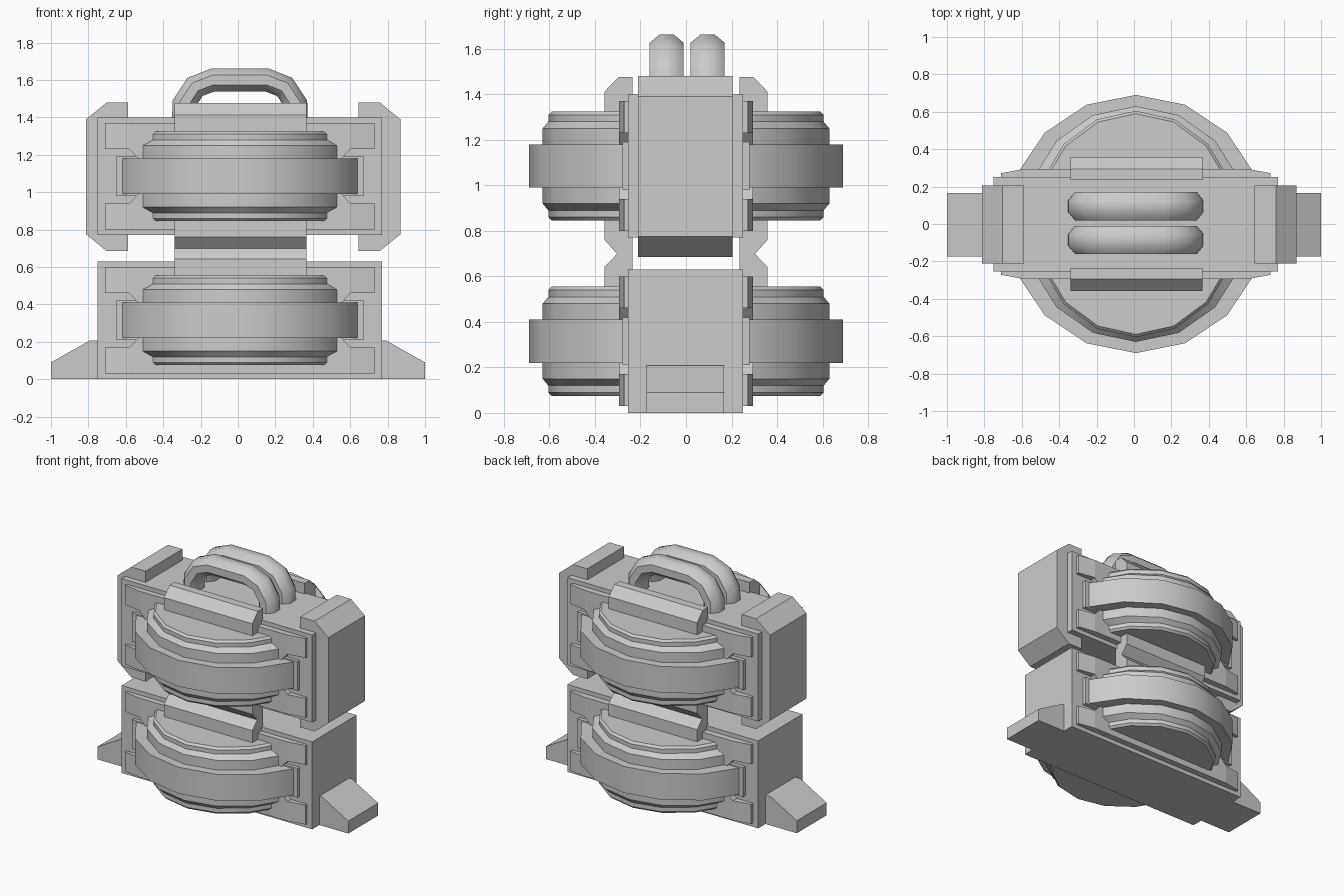
import bpy, bmesh, math

if "Cube" in bpy.data.objects:
    bpy.data.objects.remove(bpy.data.objects["Cube"])

CX = 0.01  # middle of the body


def finish(name, bm, smooth=False):
    bmesh.ops.recalc_face_normals(bm, faces=bm.faces[:])
    me = bpy.data.meshes.new(name)
    bm.to_mesh(me)
    bm.free()
    ob = bpy.data.objects.new(name, me)
    bpy.context.collection.objects.link(ob)
    if smooth:
        bpy.ops.object.select_all(action='DESELECT')
        ob.select_set(True)
        bpy.context.view_layer.objects.active = ob
        bpy.ops.object.shade_smooth_by_angle(angle=math.radians(32))
    return ob


def prism(name, pts, axis, lo, hi):
    """Extrude a 2D outline along an axis."""
    def place(a, b, t):
        return {'x': (t, a, b), 'y': (a, t, b), 'z': (a, b, t)}[axis]
    bm = bmesh.new()
    low = [bm.verts.new(place(a, b, lo)) for a, b in pts]
    high = [bm.verts.new(place(a, b, hi)) for a, b in pts]
    bm.faces.new(low)
    bm.faces.new(high)
    n = len(pts)
    for i in range(n):
        j = (i + 1) % n
        bm.faces.new((low[i], low[j], high[j], high[i]))
    return finish(name, bm)


def box(name, x0, x1, y0, y1, z0, z1):
    return prism(name, [(x0, y0), (x1, y0), (x1, y1), (x0, y1)], 'z', z0, z1)


def skin(name, rings, smooth=True):
    """Bridge successive closed rings and cap both ends."""
    bm = bmesh.new()
    vs = [[bm.verts.new(p) for p in r] for r in rings]
    for a, b in zip(vs, vs[1:]):
        for i in range(len(a)):
            j = (i + 1) % len(a)
            bm.faces.new((a[i], a[j], b[j], b[i]))
    bm.faces.new(vs[0])
    bm.faces.new(vs[-1])
    return finish(name, bm, smooth)


def drum(name, zc):
    # radius, height, sideways squash
    half = [(0.59, 0.24, 0.9), (0.605, 0.225, 0.9), (0.605, 0.195, 0.9),
            (0.63, 0.165, 0.95), (0.63, 0.095, 0.95), (0.69, 0.095, 1.0)]
    prof = half + [(r, -h, s) for r, h, s in reversed(half)]
    angles = [i * math.tau / 16 for i in range(16)]
    skin(name, [[(CX + r * s * math.cos(a), r * math.sin(a), zc + h) for a in angles]
                for r, h, s in prof])


def face_panel(name, zc, side):
    # waisted panel behind the drum, tapering corner plates and middle tabs
    q = [(0.59, 0.285), (0.59, 0.145), (0.54, 0.09)]
    right = q + [(x, -z) for x, z in reversed(q)]
    pts = right + [(-x, -z) for x, z in right]
    prism(name, [(CX + x, zc + z) for x, z in pts], 'y', side * 0.24, side * 0.295)
    for sx in (-1, 1):
        for sz in (-1, 1):
            plan = [(0.59, 0.24), (0.72, 0.24), (0.72, 0.272), (0.59, 0.295)]
            prism(name + "_corner", [(CX + sx * x, side * y) for x, y in plan], 'z',
                  zc + sz * 0.145, zc + sz * 0.285)
        box(name + "_tab", CX + sx * 0.5, CX + sx * 0.66,
            side * 0.24, side * 0.278, zc - 0.105, zc + 0.105)


# two stacked bodies with drums and panels
for level, z0 in (("lower", 0.0), ("upper", 0.77)):
    box(level + "_body", -0.75, 0.77, -0.255, 0.25, z0, z0 + 0.63)
    zc = z0 + 0.315
    drum(level + "_drum", zc)
    for side, word in ((-1, "front"), (1, "back")):
        face_panel(f"{level}_{word}_panel", zc, side)
        # chamfered strap passing over the drum
        top = z0 + 0.707
        strap = [(0.235, top), (0.295, top), (0.358, top - 0.065)]
        if level == "upper":
            strap += [(0.358, 0.76), (0.295, 0.69), (0.235, 0.69)]
        else:
            strap += [(0.358, 0.25), (0.235, 0.25)]
        prism(f"{level}_{word}_strap", [(side * y, z) for y, z in strap], 'x', -0.34, 0.365)

# chamfered end clamps on the upper body
for sx, word in ((-1, "left"), (1, "right")):
    outline = [(0.615, 1.48), (0.73, 1.48), (0.84, 1.39), (0.84, 0.775), (0.73, 0.685), (0.615, 0.685)]
    prism(word + "_clamp", [(0.028 + sx * x, z) for x, z in outline], 'y', -0.212, 0.205)

    # wedge feet
    wedge = [(0.70, 0), (1.0, 0), (1.0, 0.09), (0.79, 0.208), (0.70, 0.208)]
    prism(word + "_foot", [(sx * x, z) for x, z in wedge], 'y', -0.173, 0.167)

# pair of arched carry handles
path = [(-0.3, 1.38), (-0.3, 1.47), (-0.24, 1.563), (-0.145, 1.6)]
path += [(-x, z) for x, z in reversed(path)]
for yc, word in ((-0.085, "front"), (0.095, "back")):
    rings = []
    for i, (x, z) in enumerate(path):
        p, n = path[max(i - 1, 0)], path[min(i + 1, len(path) - 1)]
        d = math.hypot(n[0] - p[0], n[1] - p[1])
        nx, nz = -(n[1] - p[1]) / d, (n[0] - p[0]) / d
        ring = []
        for k in range(8):
            a = (k + 0.5) * math.tau / 8
            u, v = 0.063 * math.sin(a) / 0.924, 0.075 * math.cos(a) / 0.924
            ring.append((CX + x + nx * u, yc + v, z + nz * u))
        rings.append(ring)
    ob = skin(word + "_handle", rings, False)
    bpy.ops.object.select_all(action='DESELECT')
    ob.select_set(True)
    bpy.context.view_layer.objects.active = ob
    bpy.ops.object.shade_smooth_by_angle(angle=math.radians(50))
